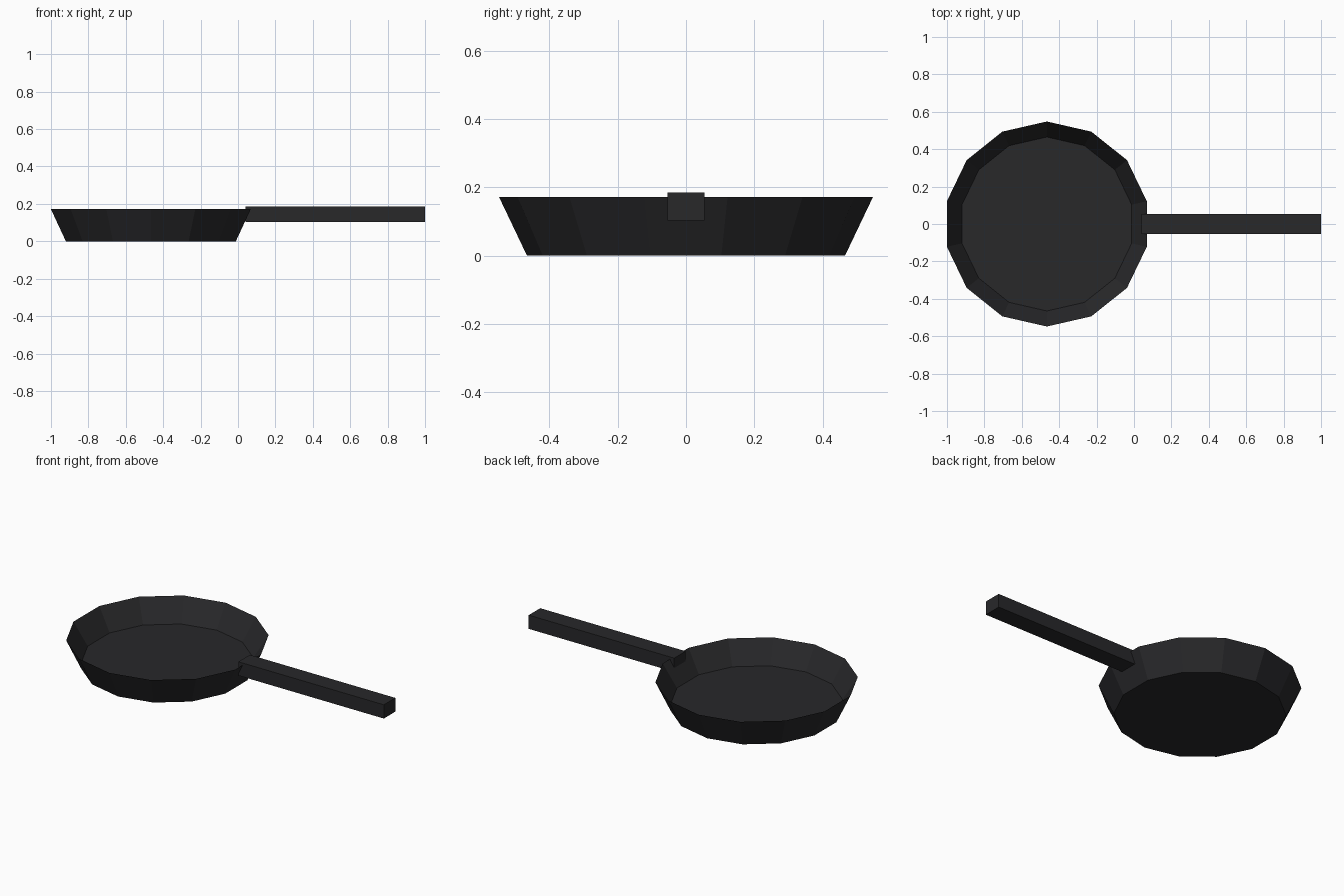
import bpy, bmesh, math

if "Cube" in bpy.data.objects:
    bpy.data.objects.remove(bpy.data.objects["Cube"])

SIDES = 14
CENTRE_X = -0.466

iron = bpy.data.materials.new("dark_iron")
iron.diffuse_color = (0.021, 0.021, 0.023, 1)
iron.use_nodes = True
iron.node_tree.nodes["Principled BSDF"].inputs["Base Color"].default_value = iron.diffuse_color


def add_object(name, bm):
    mesh = bpy.data.meshes.new(name)
    bm.to_mesh(mesh)
    bm.free()
    mesh.materials.append(iron)
    obj = bpy.data.objects.new(name, mesh)
    bpy.context.collection.objects.link(obj)
    return obj


def ring(bm, radius, z):
    verts = []
    for i in range(SIDES):
        a = math.pi / 2 + i * math.tau / SIDES
        verts.append(bm.verts.new((CENTRE_X + radius * math.cos(a), radius * math.sin(a), z)))
    return verts


# Pan bowl: flat base, flared wall, sharp rim, inner wall and raised floor
bm = bmesh.new()
rings = [ring(bm, r, z) for r, z in [(0.466, 0), (0.548, 0.172), (0.465, 0.04)]]
bm.faces.new(list(reversed(rings[0])))
for low, high in zip(rings, rings[1:]):
    for i in range(SIDES):
        j = (i + 1) % SIDES
        bm.faces.new((low[i], low[j], high[j], high[i]))
bm.faces.new(rings[-1])
add_object("pan_bowl", bm)

# Straight square handle running through the rim
bm = bmesh.new()
bmesh.ops.create_cube(bm, size=1)
bmesh.ops.scale(bm, vec=(0.96, 0.108, 0.082), verts=bm.verts)
handle = add_object("handle", bm)
handle.location = (0.52, 0, 0.144)
